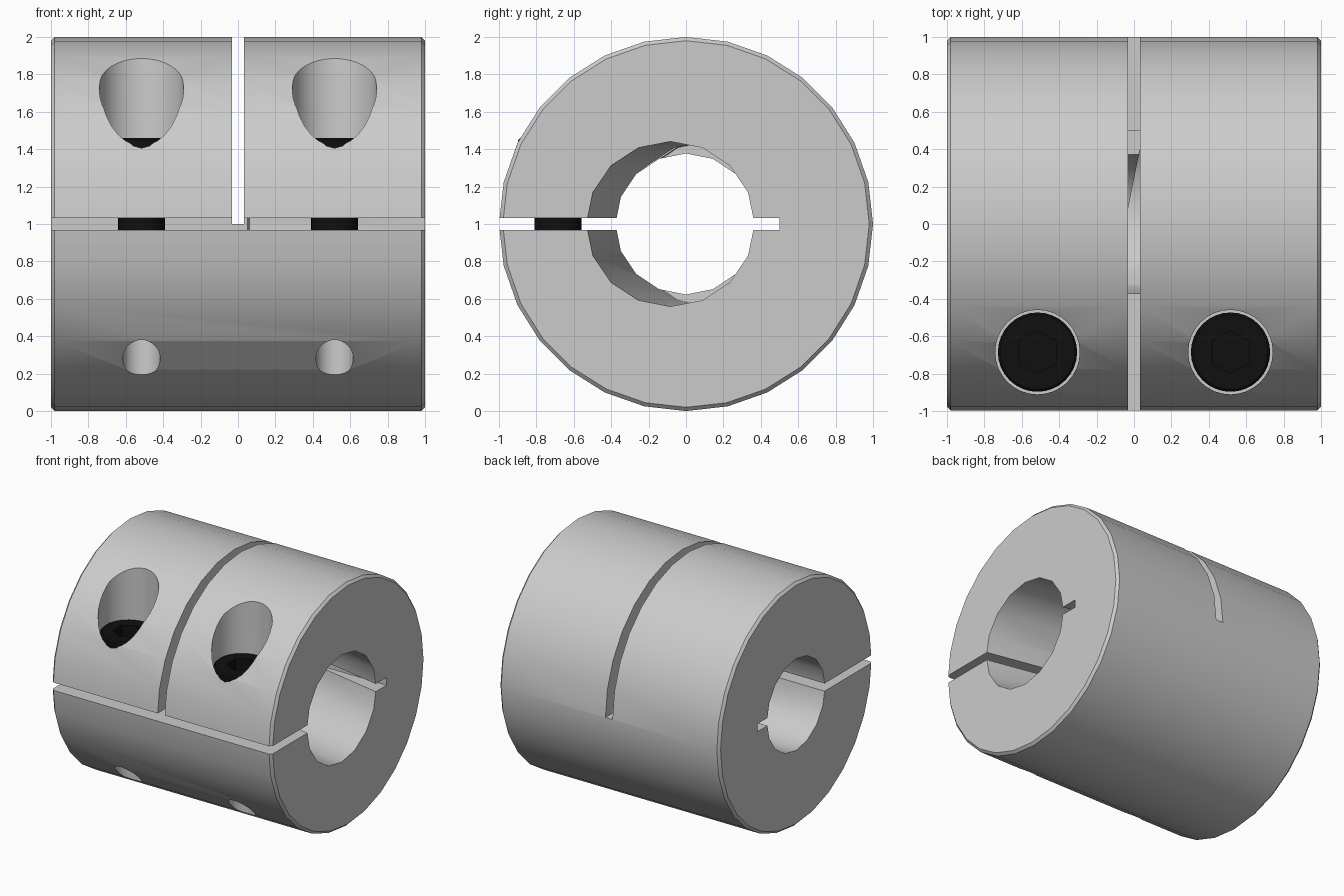
import bpy
from math import pi, radians

if "Cube" in bpy.data.objects:
    bpy.data.objects.remove(bpy.data.objects["Cube"])

SLIT = 0.064            # width of both saw cuts
HOLE_X, HOLE_Y = 0.516, -0.685


def cyl_x(name, r, x0, x1, sides, turn=0.0):
    """Cylinder along x, centred on the bore axis."""
    bpy.ops.mesh.primitive_cylinder_add(vertices=sides, radius=r, depth=x1 - x0)
    o = bpy.context.object
    o.name = name
    o.rotation_euler = (turn, pi / 2, 0)
    o.location = ((x0 + x1) / 2, 0, 1)
    bpy.ops.object.transform_apply(location=True, rotation=True, scale=True)
    return o


def cyl_z(name, r, x, z0, z1, sides=32):
    """Upright cylinder on the screw line."""
    bpy.ops.mesh.primitive_cylinder_add(vertices=sides, radius=r, depth=z1 - z0,
                                        location=(x, HOLE_Y, (z0 + z1) / 2))
    o = bpy.context.object
    o.name = name
    return o


def box(name, lo, hi):
    bpy.ops.mesh.primitive_cube_add(size=1, location=[(a + b) / 2 for a, b in zip(lo, hi)])
    o = bpy.context.object
    o.name = name
    o.scale = [b - a for a, b in zip(lo, hi)]
    bpy.ops.object.transform_apply(location=False, rotation=False, scale=True)
    return o


def apply(o, mod):
    bpy.ops.object.select_all(action='DESELECT')
    bpy.context.view_layer.objects.active = o
    o.select_set(True)
    bpy.ops.object.modifier_apply(modifier=mod.name)


def boolean(o, tool, op='DIFFERENCE'):
    tool.hide_render = True
    m = o.modifiers.new("cut", 'BOOLEAN')
    m.operation, m.solver, m.object = op, 'EXACT', tool
    apply(o, m)
    bpy.data.objects.remove(tool)


def chamfer(o, width):
    m = o.modifiers.new("chamfer", 'BEVEL')
    m.width, m.segments = width, 1
    m.limit_method, m.angle_limit = 'ANGLE', radians(60)
    apply(o, m)


def smooth(o):
    bpy.ops.object.select_all(action='DESELECT')
    bpy.context.view_layer.objects.active = o
    o.select_set(True)
    bpy.ops.object.shade_smooth_by_angle(angle=radians(30))


# Chamfered outer body
body = cyl_x("coupling_body", 1.0, -1, 1, 28)
chamfer(body, 0.02)

# Stepped bore: narrow on the left, wide on the right
boolean(body, cyl_x("narrow_bore", 0.377, -1.2, 0.5, 16))
boolean(body, cyl_x("wide_bore", 0.441, -0.036, 1.2, 16, pi / 16))

# Lengthwise clamp slit and half-depth cross slit
h = SLIT / 2
boolean(body, box("clamp_slit", (-1.2, -1.2, 1 - h), (1.2, 0.5, 1 + h)))
boolean(body, box("cross_slit", (-h, -1.2, 1), (h, 1.2, 2.2)))

# Screw holes: counterbore from above, threaded hole from below
for x in (-HOLE_X, HOLE_X):
    boolean(body, cyl_z("counterbore", 0.226, x, 1.2, 2.2))
    boolean(body, cyl_z("thread_hole", 0.1, x, -0.2, 0.7))
smooth(body)

# Black socket head clamp screws
black = bpy.data.materials.new("black_steel")
black.diffuse_color = (0.005, 0.005, 0.005, 1)
black.use_nodes = True
black.node_tree.nodes["Principled BSDF"].inputs["Base Color"].default_value = black.diffuse_color
for side, x in (("left", -HOLE_X), ("right", HOLE_X)):
    screw = cyl_z(side + "_clamp_screw", 0.212, x, 1.2, 1.46)
    chamfer(screw, 0.012)
    boolean(screw, cyl_z("shank", 0.125, x, 0.5, 1.3), 'UNION')
    boolean(screw, cyl_z("hex_socket", 0.115, x, 1.33, 1.6, 6))
    screw.data.materials.clear()
    screw.data.materials.append(black)
    smooth(screw)
